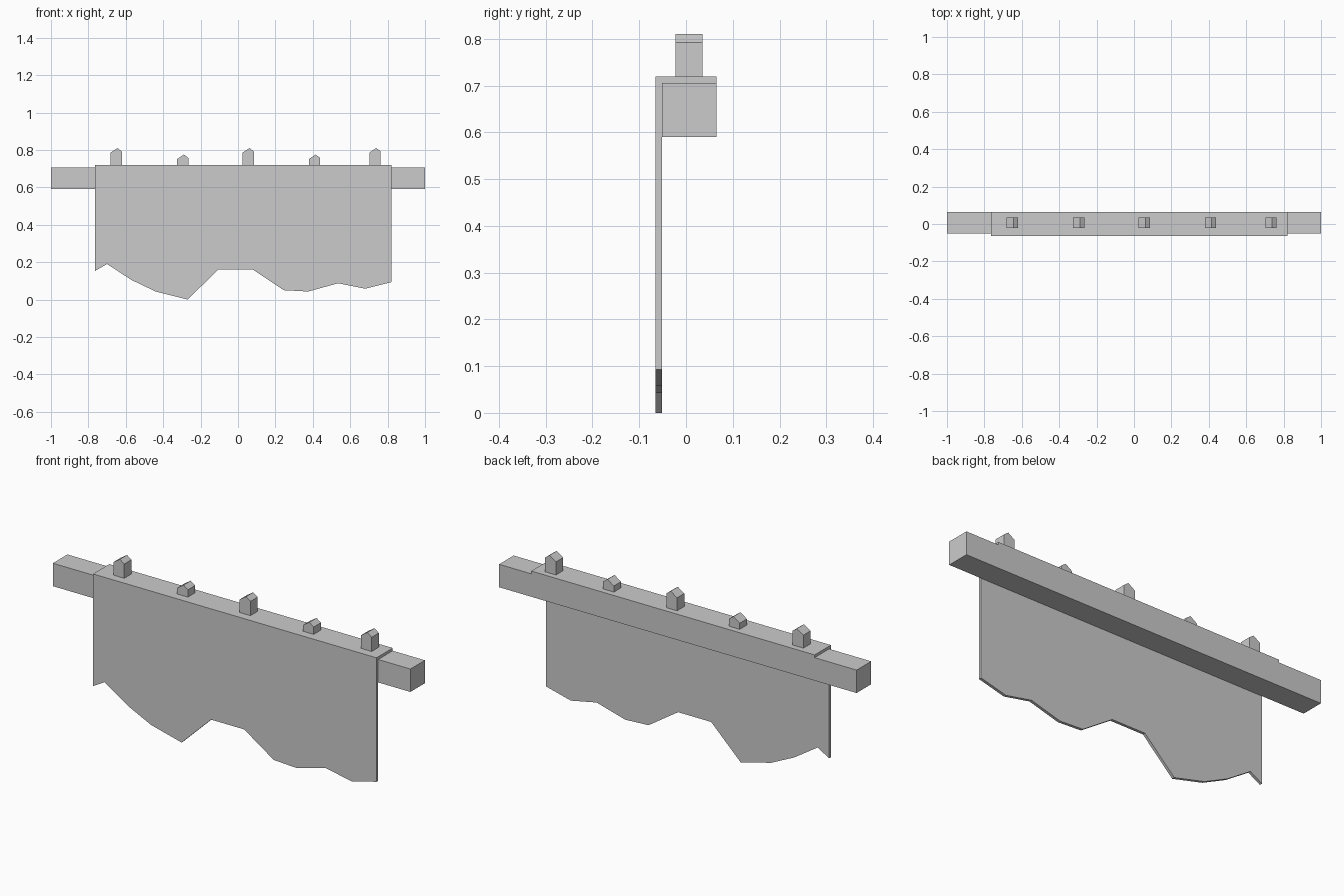
import bpy
import bmesh

if "Cube" in bpy.data.objects:
    bpy.data.objects.remove(bpy.data.objects["Cube"])

# One plain grey for the whole model
grey = bpy.data.materials.new("plain_grey")
grey.use_nodes = True
colour = (0.6, 0.6, 0.6, 1)
grey.diffuse_color = colour
grey.node_tree.nodes["Principled BSDF"].inputs["Base Color"].default_value = colour


def prism(name, outline, y0, y1):
    """Extrude an outline of (x, z) points from y0 to y1."""
    bm = bmesh.new()
    face = bm.faces.new([bm.verts.new((x, y0, z)) for x, z in outline])
    grown = bmesh.ops.extrude_face_region(bm, geom=[face])["geom"]
    moved = [v for v in grown if isinstance(v, bmesh.types.BMVert)]
    bmesh.ops.translate(bm, verts=moved, vec=(0, y1 - y0, 0))
    bmesh.ops.recalc_face_normals(bm, faces=bm.faces)
    mesh = bpy.data.meshes.new(name)
    bm.to_mesh(mesh)
    bm.free()
    mesh.materials.append(grey)
    obj = bpy.data.objects.new(name, mesh)
    bpy.context.collection.objects.link(obj)
    return obj


def box(name, x0, x1, y0, y1, z0, z1):
    return prism(name, [(x0, z0), (x1, z0), (x1, z1), (x0, z1)], y0, y1)


LEFT, RIGHT = -0.765, 0.82
FRONT, INNER, BACK = -0.065, -0.051, 0.065
BEAM_TOP, CLOTH_TOP = 0.706, 0.72

# Square beam
box("beam", -1, 1, INNER, BACK, 0.59, BEAM_TOP)

# Hanging cloth with a ragged lower edge, folded over the beam
ragged_edge = [(LEFT, 0.153), (-0.70, 0.19), (-0.57, 0.105), (-0.44, 0.043),
               (-0.27, 0), (-0.105, 0.16), (0.08, 0.16), (0.245, 0.05),
               (0.375, 0.043), (0.535, 0.087), (0.68, 0.058), (RIGHT, 0.093)]
prism("hanging_cloth", ragged_edge + [(RIGHT, CLOTH_TOP), (LEFT, CLOTH_TOP)], FRONT, INNER)
box("cloth_fold", LEFT, RIGHT, INNER, BACK, BEAM_TOP, CLOTH_TOP)

# Pegs with off-centre pointed tops, alternately tall and short
for i, x in enumerate((-0.651, -0.295, 0.055, 0.409, 0.733)):
    top = 0.775 if i % 2 else 0.81
    prism(f"peg_{i + 1}", [(x - 0.03, BEAM_TOP), (x + 0.03, BEAM_TOP), (x + 0.03, top - 0.018),
                           (x + 0.006, top), (x - 0.03, top - 0.024)], -0.022, 0.035)
